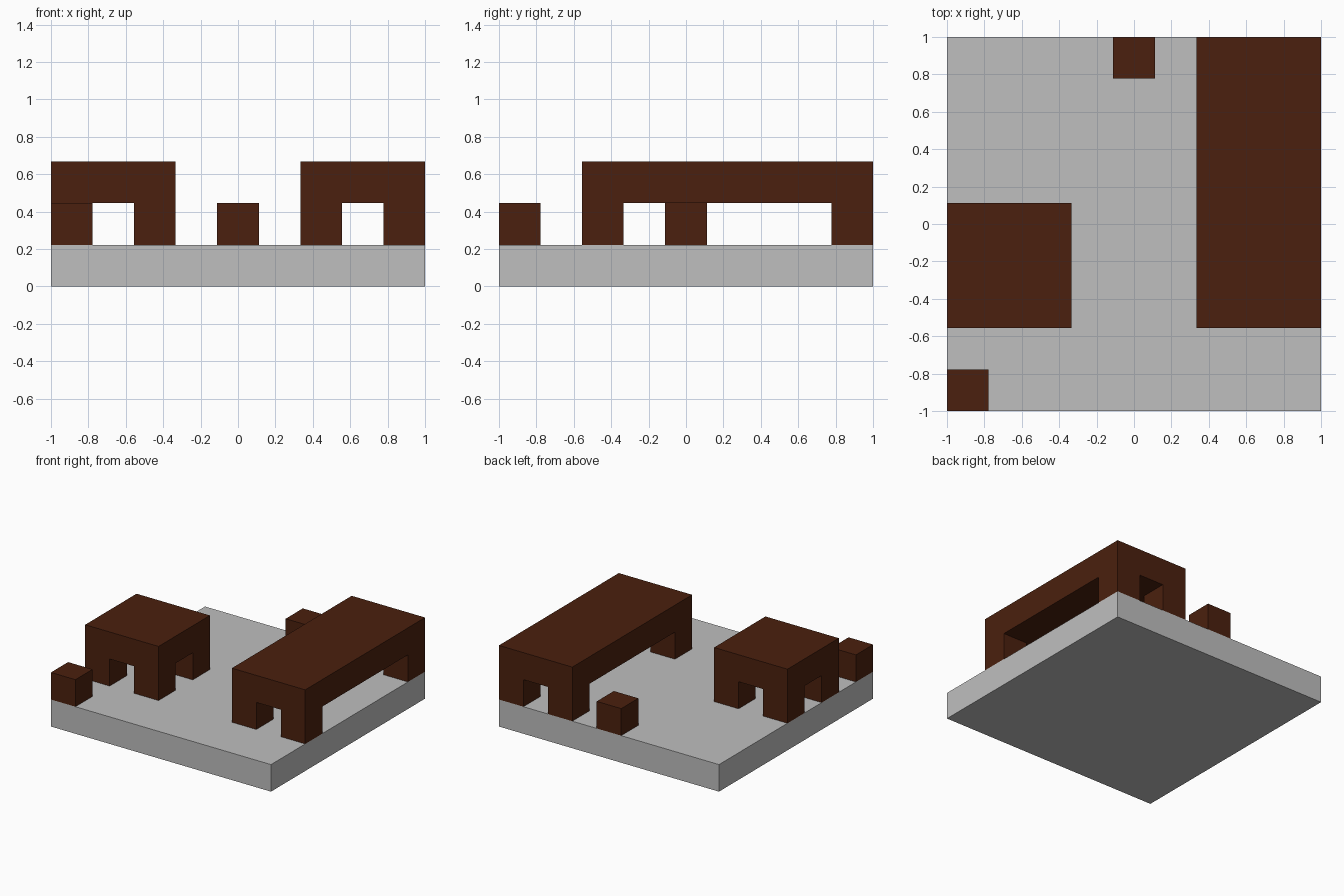
import bpy
import bmesh

cube = bpy.data.objects.get("Cube")
if cube:
    bpy.data.objects.remove(cube, do_unlink=True)

CELL = 2 / 9  # the whole scene sits on a 9 x 9 block grid


def make_material(name, rgb):
    mat = bpy.data.materials.new(name)
    mat.use_nodes = True
    color = (*rgb, 1)
    mat.diffuse_color = color
    mat.node_tree.nodes["Principled BSDF"].inputs["Base Color"].default_value = color
    return mat


def finish(name, bm, mat):
    bmesh.ops.recalc_face_normals(bm, faces=bm.faces)
    mesh = bpy.data.meshes.new(name)
    bm.to_mesh(mesh)
    bm.free()
    mesh.materials.append(mat)
    obj = bpy.data.objects.new(name, mesh)
    bpy.context.collection.objects.link(obj)
    return obj


def block(name, col, row, layer, width, depth, mat):
    """Box whose lowest corner is a grid cell, sized in cells."""
    bm = bmesh.new()
    bmesh.ops.create_cube(bm, size=1)
    for v in bm.verts:
        v.co.x = (col + (v.co.x + 0.5) * width) * CELL - 1
        v.co.y = (row + (v.co.y + 0.5) * depth) * CELL - 1
        v.co.z = (layer + v.co.z + 0.5) * CELL
    return finish(name, bm, mat)


def extrude(bm, faces, height):
    new = bmesh.ops.extrude_face_region(bm, geom=faces, use_keep_orig=False)["geom"]
    verts = [g for g in new if isinstance(g, bmesh.types.BMVert)]
    bmesh.ops.translate(bm, verts=verts, vec=(0, 0, height))


def table(name, col, row, width, depth, mat):
    """Thick table top with a one-cell leg pulled down at each corner."""
    bm = bmesh.new()
    bmesh.ops.create_cube(bm, size=1)
    for v in bm.verts:
        v.co.x = (col + (v.co.x + 0.5) * width) * CELL - 1
        v.co.y = (row + (v.co.y + 0.5) * depth) * CELL - 1
        v.co.z = (v.co.z + 2.5) * CELL
    # slice one cell in from every side to outline the legs
    for axis, start, size in ((0, col, width), (1, row, depth)):
        for step in (1, size - 1):
            point, normal = [0, 0, 0], [0, 0, 0]
            point[axis] = (start + step) * CELL - 1
            normal[axis] = 1
            geom = bm.verts[:] + bm.edges[:] + bm.faces[:]
            bmesh.ops.bisect_plane(bm, geom=geom, plane_co=point, plane_no=normal)
    bm.normal_update()
    mid_x = (col + width / 2) * CELL - 1
    mid_y = (row + depth / 2) * CELL - 1
    corners = []
    for f in bm.faces:
        c = f.calc_center_median()
        if (f.normal.z < -0.9 and abs(c.x - mid_x) > (width / 2 - 1) * CELL
                and abs(c.y - mid_y) > (depth / 2 - 1) * CELL):
            corners.append(f)
    extrude(bm, corners, -CELL)
    return finish(name, bm, mat)


grey = make_material("light grey floor", (0.52, 0.52, 0.52))
brown = make_material("dark brown wood", (0.07, 0.0144, 0.0044))

# Floor slab
block("floor_slab", 0, 0, 0, 9, 9, grey)

# Tables
table("small_table", 0, 2, 3, 3, brown)
table("long_table", 6, 2, 3, 7, brown)

# Stools
block("front_stool", 0, 0, 1, 1, 1, brown)
block("back_stool", 4, 8, 1, 1, 1, brown)
